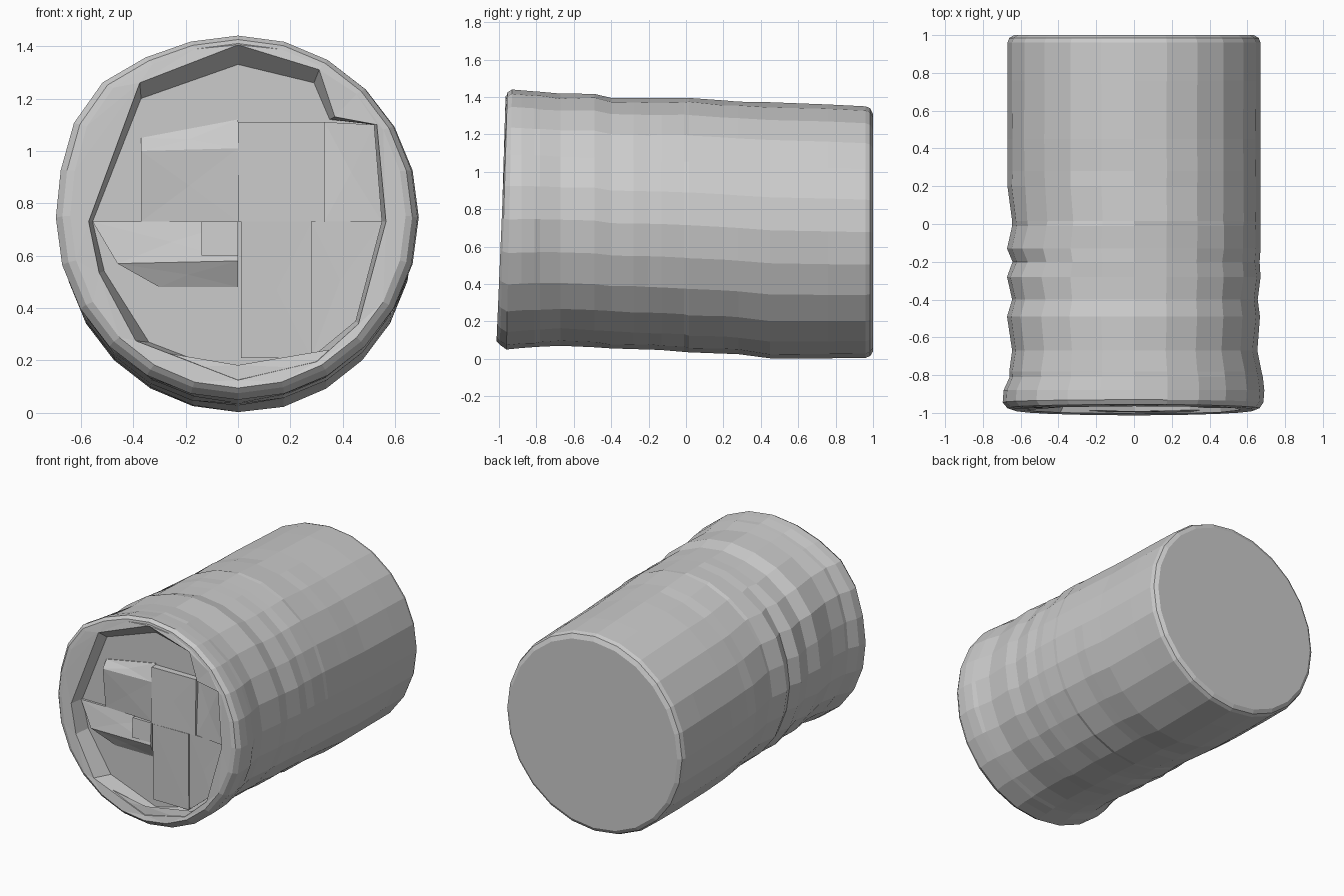
import bpy, bmesh, math, random

random.seed(4)
SIDES = 24


def finish(bm, name):
    bmesh.ops.recalc_face_normals(bm, faces=bm.faces)
    mesh = bpy.data.meshes.new(name)
    bm.to_mesh(mesh)
    bm.free()
    obj = bpy.data.objects.new(name, mesh)
    bpy.context.collection.objects.link(obj)
    return obj


def loop_edges(bm, verts):
    n = len(verts)
    return [bm.edges.get((verts[i], verts[(i + 1) % n]))
            or bm.edges.new((verts[i], verts[(i + 1) % n])) for i in range(n)]


# Worn barrel sections: y, left reach, right reach, bottom, top, y tilt by height
SECTIONS = [
    (1.00, .635, .635, .04, 1.31, 0),
    (.985, .66, .66, .015, 1.34, 0),
    (.96, .67, .67, .005, 1.35, 0),
    (.76, .67, .67, .003, 1.36, 0),
    (.45, .67, .67, .003, 1.372, 0),
    (.28, .67, .67, .025, 1.375, 0),
    (.20, .67, .67, .028, 1.382, 0),
    (.015, .645, .67, .035, 1.395, 0),
    (-.01, .645, .67, .037, 1.395, 0),
    (-.13, .672, .67, .047, 1.395, 0),
    (-.20, .643, .665, .05, 1.395, 0),
    (-.28, .672, .67, .052, 1.395, 0),
    (-.40, .645, .655, .056, 1.395, 0),
    (-.49, .672, .667, .062, 1.417, 0),
    (-.67, .645, .653, .07, 1.418, 0),
    (-.78, .66, .675, .065, 1.428, 0),
    (-.81, .658, .682, .063, 1.43, 0),
    (-.88, .69, .69, .058, 1.436, 0),
    (-.945, .695, .685, .05, 1.44, .015),
    (-.975, .67, .665, .075, 1.425, .02),
    (-.985, .64, .64, .095, 1.41, .028),
]
bm = bmesh.new()
rings = []
for k, (y, left, right, low, high, tilt) in enumerate(SECTIONS):
    ring = []
    mid, h = (low + high) / 2, (high - low) / 2
    bulge = .055 * min(1, max(0, (.2 - y) / .9))
    for i in range(SIDES):
        a = 2 * math.pi * i / SIDES
        c, s = math.cos(a), math.sin(a)
        f = 1 + bulge * math.exp(-((math.degrees(a) - 140) / 18) ** 2)
        if 3 < k < 17 and i % 6:
            f += random.uniform(-.008, .006)
        ring.append(bm.verts.new(((right if c > 0 else left) * c * f,
                                  y + tilt * s, mid + h * s * f)))
    rings.append(ring)
bm.faces.new(rings[0])
for a, b in zip(rings, rings[1:]):
    for i in range(SIDES):
        j = (i + 1) % SIDES
        bm.faces.new((a[i], a[j], b[j], b[i]))

# Angular opening in the front: lip point and floor point (x, z) pairs
OPENING = [
    (.565, .73, .55, .73), (.53, 1.10, .52, 1.10), (.37, 1.13, .35, 1.12),
    (.31, 1.31, .29, 1.26), (0, 1.405, 0, 1.33), (-.375, 1.26, -.37, 1.20),
    (-.57, .73, -.555, .73), (-.53, .535, -.51, .54), (-.39, .275, -.34, .27),
    (0, .125, 0, .14), (.30, .195, .28, .21), (.46, .34, .45, .35),
]
lip = [bm.verts.new((p[0], -.985 + .03 * (p[1] - .73), p[1])) for p in OPENING]
floor = [bm.verts.new((p[2], -.885, p[3])) for p in OPENING]
lip_edges = loop_edges(bm, lip)
bmesh.ops.bridge_loops(bm, edges=loop_edges(bm, rings[-1]) + lip_edges)
for i in range(12):
    j = (i + 1) % 12
    bm.faces.new((lip[i], lip[j], floor[j], floor[i]))
bm.faces.new(floor)
finish(bm, "barrel_body")


def panel(name, points):
    """Raised plate on the recessed end; points are (x, front y, z)."""
    bm = bmesh.new()
    front = [bm.verts.new(p) for p in points]
    back = [bm.verts.new((x, -.87, z)) for x, y, z in points]
    centre = bm.verts.new([sum(p[k] for p in points) / len(points) for k in range(3)])
    n = len(points)
    for i in range(n):
        j = (i + 1) % n
        bm.faces.new((front[i], front[j], centre))
        bm.faces.new((front[j], front[i], back[i], back[j]))
    bm.faces.new(back)
    finish(bm, name)


# Broken plates on the end
panel("upper_right_plate", [(0, -.94, .73), (.33, -.93, .73), (.33, -.925, 1.11), (0, -.93, 1.11)])
panel("right_edge_plate", [(.33, -.92, .73), (.55, -.95, .73), (.52, -.95, 1.10), (.33, -.90, 1.11)])
panel("upper_left_plate", [(-.37, -.90, .73), (0, -.92, .73), (0, -.935, 1.01), (-.37, -.93, 1.0)])
panel("upper_left_ledge", [(-.37, -.93, 1.0), (0, -.935, 1.01), (0, -.89, 1.12), (-.37, -.89, 1.05)])
panel("left_plate", [(-.555, -.90, .73), (0, -.90, .73), (0, -.945, .58), (-.46, -.93, .57)])
panel("left_plate_slope", [(-.46, -.93, .57), (0, -.945, .58), (0, -.89, .48), (-.30, -.89, .48)])
panel("lower_right_plate", [(.012, -.94, .73), (.28, -.935, .73), (.28, -.93, .21), (.012, -.93, .21)])
panel("lower_edge_plate", [(.28, -.925, .73), (.55, -.93, .73), (.45, -.93, .35), (.28, -.92, .21)])
panel("centre_tab", [(-.14, -.945, .60), (0, -.945, .60), (0, -.935, .73), (-.14, -.935, .73)])

# Small lip along the lower front of the rim
panel("lower_rim_lip", [(-.40, -.985, .25), (-.30, -1.0, .17), (0, -1.0, .09), (.30, -1.0, .17),
                        (.40, -.985, .25), (.30, -.985, .19), (0, -.99, .12), (-.30, -.985, .22)])
